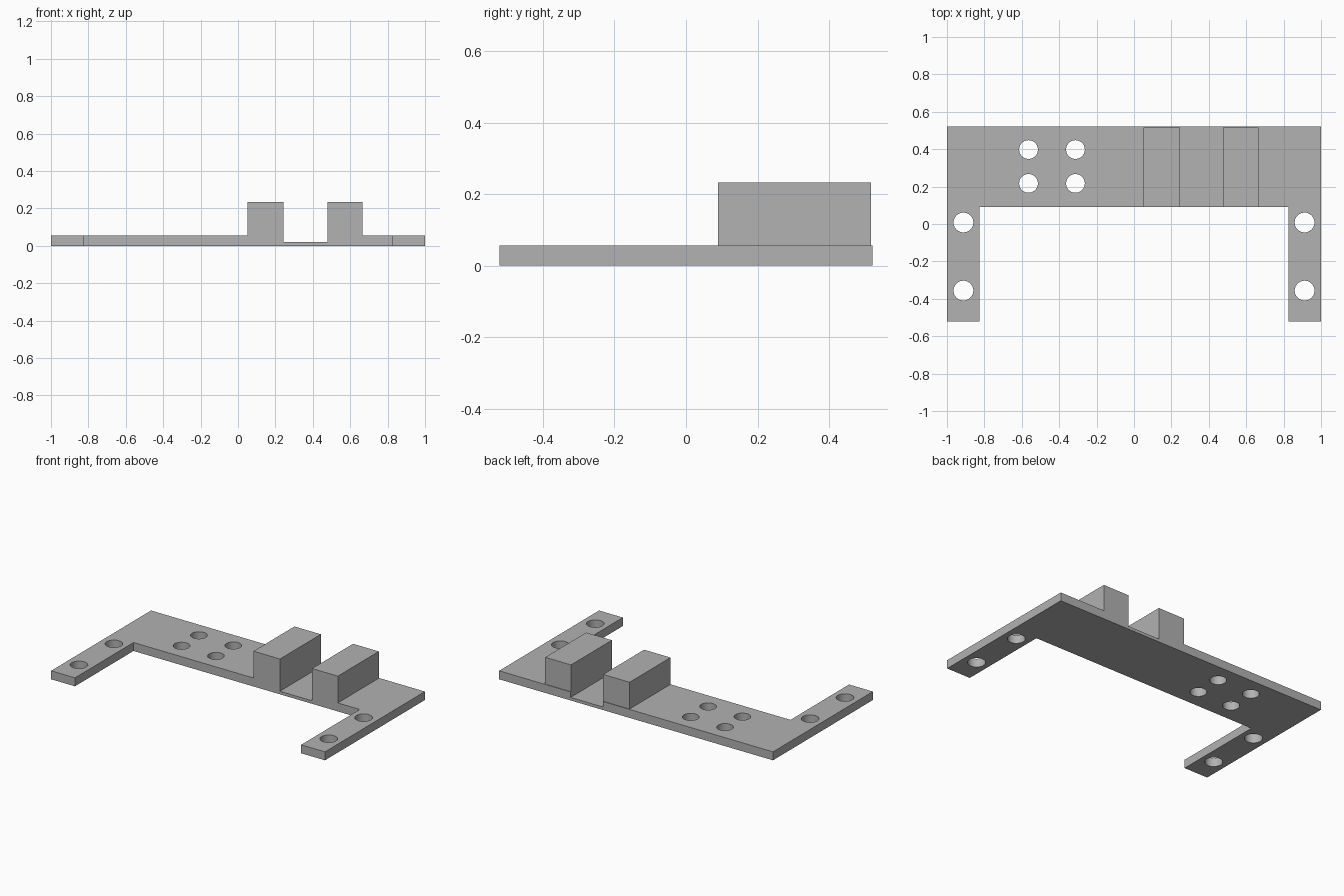
import bpy
import bmesh
import math

cube = bpy.data.objects.get("Cube")
if cube:
    bpy.data.objects.remove(cube, do_unlink=True)

grey = bpy.data.materials.new("plain grey")
grey.use_nodes = True
colour = (0.445, 0.445, 0.445, 1)
grey.diffuse_color = colour
grey.node_tree.nodes["Principled BSDF"].inputs["Base Color"].default_value = colour

HALF_X, BACK, FRONT, BAR_FRONT = 1.0, 0.521, -0.521, 0.09
ARM_INNER = 0.826
THICK, FLOOR, TOP = 0.056, 0.02, 0.233
BLOCK_BACK = 0.517
BLOCKS = {"left_block": (0.478, 0.666), "right_block": (0.05, 0.243)}


def add_prism(name, outline, z0, z1):
    """Extrude a flat outline upwards from z0 to z1."""
    bm = bmesh.new()
    face = bm.faces.new([bm.verts.new((x, y, z0)) for x, y in outline])
    moved = bmesh.ops.extrude_face_region(bm, geom=[face])["geom"]
    verts = [v for v in moved if isinstance(v, bmesh.types.BMVert)]
    bmesh.ops.translate(bm, verts=verts, vec=(0, 0, z1 - z0))
    bmesh.ops.recalc_face_normals(bm, faces=bm.faces[:])
    mesh = bpy.data.meshes.new(name)
    bm.to_mesh(mesh)
    bm.free()
    obj = bpy.data.objects.new(name, mesh)
    bpy.context.collection.objects.link(obj)
    mesh.materials.append(grey)
    return obj


def rectangle(x0, x1, y0, y1):
    return [(x0, y0), (x1, y0), (x1, y1), (x0, y1)]


def circle(x, y, radius, sides=40):
    angles = [math.tau * i / sides for i in range(sides)]
    return [(x + radius * math.cos(a), y + radius * math.sin(a)) for a in angles]


def cut(target, cutter):
    """Subtract the cutter and discard it."""
    cutter.hide_render = True
    mod = target.modifiers.new("cut", "BOOLEAN")
    mod.operation = "DIFFERENCE"
    mod.solver = "EXACT"
    mod.object = cutter
    bpy.context.view_layer.objects.active = target
    bpy.ops.object.modifier_apply(modifier=mod.name)
    bpy.data.objects.remove(cutter, do_unlink=True)


# U-shaped base plate: rear bar with two forward arms
right_half = [(-HALF_X, BACK), (-HALF_X, FRONT), (-ARM_INNER, FRONT), (-ARM_INNER, BAR_FRONT)]
left_half = [(-x, y) for x, y in reversed(right_half)]
plate = add_prism("base_plate", right_half + left_half, 0, THICK)

# Shallow channel between the two blocks
channel = rectangle(BLOCKS["right_block"][1], BLOCKS["left_block"][0], BAR_FRONT - 0.1, BACK + 0.1)
cut(plate, add_prism("channel_cutter", channel, FLOOR, TOP))

# Mounting holes in the arms and the group of four in the bar
holes = [(x, y, 0.053) for x in (-0.912, 0.912) for y in (0.008, -0.356)]
holes += [(x, y, 0.05) for x in (-0.564, -0.313) for y in (0.398, 0.217)]
for x, y, radius in holes:
    cut(plate, add_prism("hole_cutter", circle(x, y, radius), -0.1, 0.2))

bpy.ops.object.select_all(action="DESELECT")
plate.select_set(True)
bpy.context.view_layer.objects.active = plate
bpy.ops.object.shade_smooth_by_angle(angle=math.radians(30))

# Upright blocks either side of the channel
for name, (x0, x1) in BLOCKS.items():
    add_prism(name, rectangle(x0, x1, BAR_FRONT, BLOCK_BACK), THICK, TOP)
